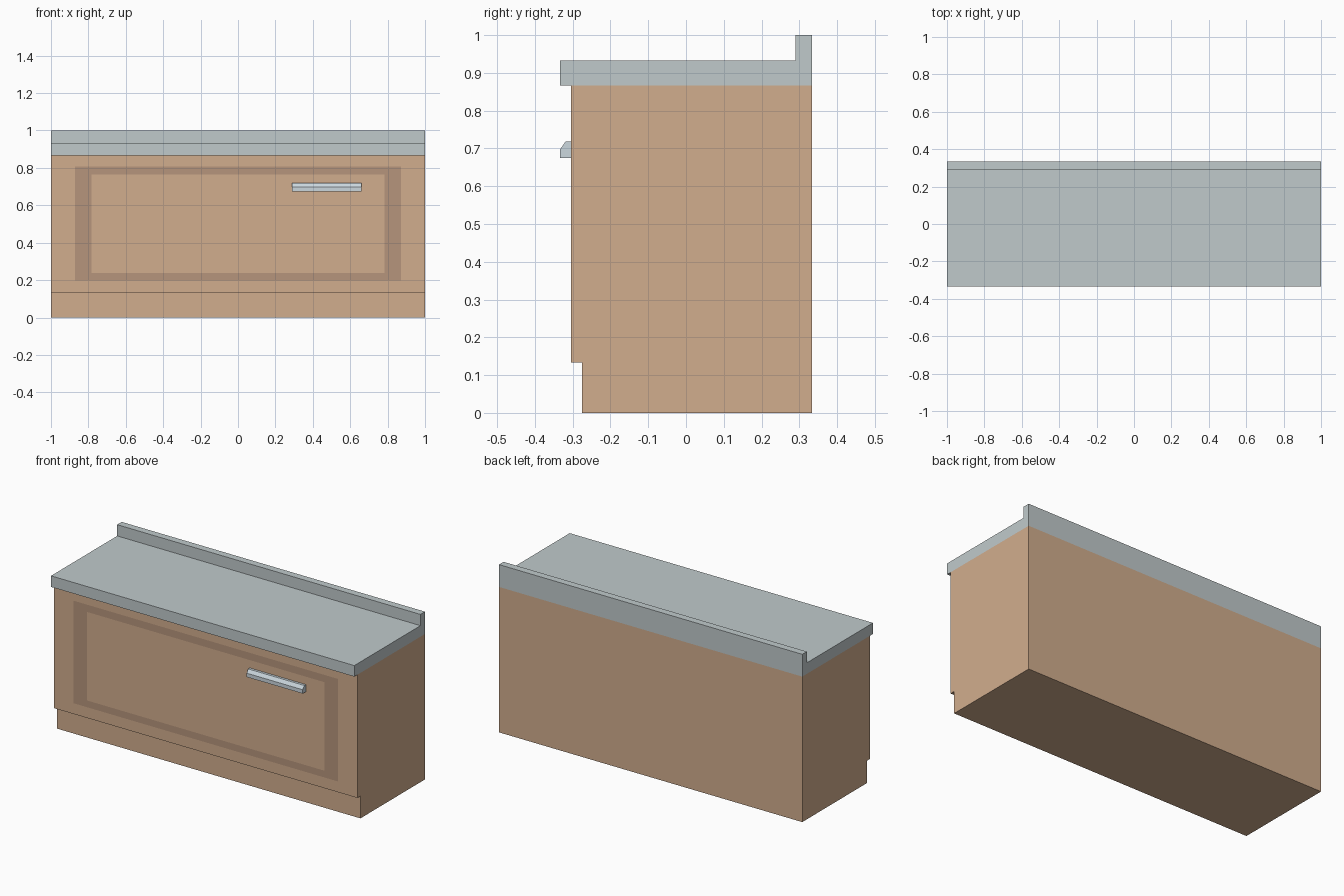
import bpy, bmesh
from mathutils import Vector

if "Cube" in bpy.data.objects:
    bpy.data.objects.remove(bpy.data.objects["Cube"])


def material(name, rgb):
    m = bpy.data.materials.new(name)
    m.diffuse_color = (*rgb, 1)
    m.use_nodes = True
    m.node_tree.nodes["Principled BSDF"].inputs["Base Color"].default_value = m.diffuse_color
    return m


wood = material("wood", (0.64, 0.42, 0.27))
dark_wood = material("dark_wood", (0.47, 0.30, 0.20))
stone = material("stone", (0.53, 0.59, 0.60))
metal = material("metal", (0.60, 0.68, 0.73))


def extrude_profile(bm, profile, x0, x1):
    """Sweep a (y, z) outline along x into a closed solid."""
    face = bm.faces.new([bm.verts.new((x0, y, z)) for y, z in profile])
    swept = bmesh.ops.extrude_face_region(bm, geom=[face], use_keep_orig=True)["geom"]
    verts = [g for g in swept if isinstance(g, bmesh.types.BMVert)]
    bmesh.ops.translate(bm, verts=verts, vec=(x1 - x0, 0, 0))
    bmesh.ops.recalc_face_normals(bm, faces=bm.faces)


def finish(bm, name, *mats):
    mesh = bpy.data.meshes.new(name)
    bm.to_mesh(mesh)
    bm.free()
    for m in mats:
        mesh.materials.append(m)
    ob = bpy.data.objects.new(name, mesh)
    bpy.context.collection.objects.link(ob)
    return ob


def part(name, profile, x0, x1, mat):
    bm = bmesh.new()
    extrude_profile(bm, profile, x0, x1)
    return finish(bm, name, mat)


FRONT, BACK, KICK = -0.304, 0.333, 0.133

# Cabinet body with recessed kickboard
bm = bmesh.new()
extrude_profile(bm, [(FRONT, 0.867), (FRONT, KICK), (-0.275, KICK), (-0.275, 0),
                     (BACK, 0), (BACK, 0.867)], -1, 1)

# Flush darker frame on the door: nested rectangles in the front face
front = next(f for f in bm.faces
             if all(abs(v.co.y - FRONT) < 1e-4 for v in f.verts))
bmesh.ops.delete(bm, geom=[front], context='FACES_ONLY')


def rect(x0, x1, z0, z1):
    return [Vector((x, FRONT, z)) for x, z in ((x0, z0), (x1, z0), (x1, z1), (x0, z1))]


outer = [min(bm.verts, key=lambda v: (v.co - c).length) for c in rect(-1, 1, KICK, 0.867)]
for corners, index in ((rect(-0.872, 0.872, 0.197, 0.808), 0),
                       (rect(-0.783, 0.783, 0.237, 0.765), 1)):
    inner = [bm.verts.new(c) for c in corners]
    for i in range(4):
        j = (i + 1) % 4
        bm.faces.new((outer[i], outer[j], inner[j], inner[i])).material_index = index
    outer = inner
bm.faces.new(outer)
bmesh.ops.recalc_face_normals(bm, faces=bm.faces)
finish(bm, "cabinet_body", wood, dark_wood)

# Countertop with raised back lip
part("countertop", [(-0.333, 0.867), (BACK, 0.867), (BACK, 1.0), (0.29, 1.0),
                    (0.29, 0.933), (-0.333, 0.933)], -1, 1, stone)

# Chamfered drawer handle
part("handle", [(FRONT, 0.675), (-0.333, 0.675), (-0.333, 0.698),
                (-0.319, 0.718), (FRONT, 0.718)], 0.29, 0.66, metal)
